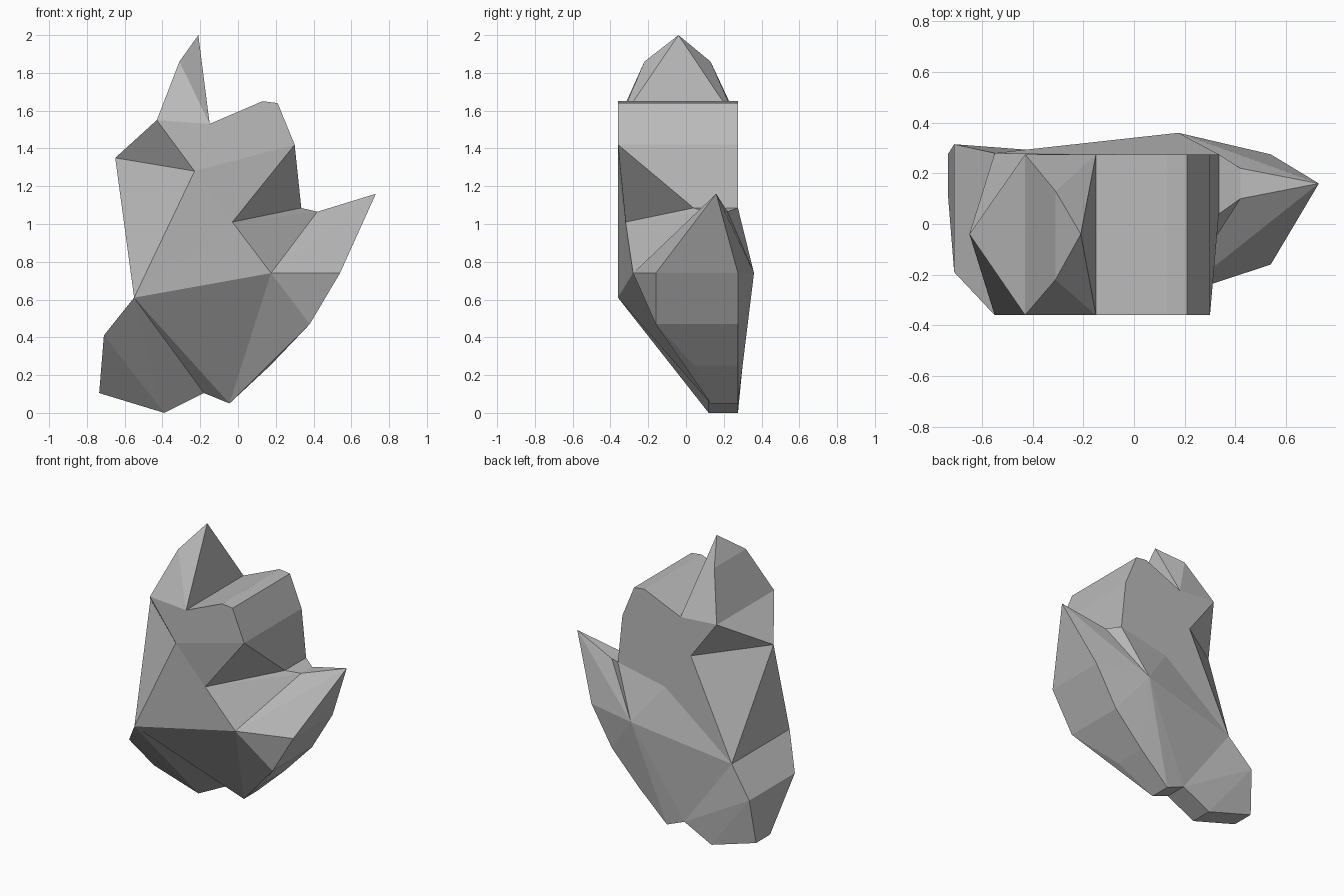
import bpy
import bmesh

default_cube = bpy.data.objects.get("Cube")
if default_cube:
    bpy.data.objects.remove(default_cube, do_unlink=True)

# One grey stone colour for the whole rock
GREY = (0.5, 0.5, 0.5, 1)
stone = bpy.data.materials.new("grey_stone")
stone.use_nodes = True
stone.diffuse_color = GREY
shader = next(n for n in stone.node_tree.nodes if n.type == "BSDF_PRINCIPLED")
shader.inputs["Base Color"].default_value = GREY

FRONT, BACK = -0.36, 0.275


def rib(x, z, front=FRONT, back=BACK):
    """A front and back corner sharing the same place on the outline."""
    return [(x, front, z), (x, back, z)]


def tip(x, y, z):
    """A single pointed corner."""
    return [(x, y, z)]


def chunk(name, *corners):
    """A flat-faced convex stone chunk spanning the given corners."""
    bm = bmesh.new()
    for group in corners:
        for position in group:
            bm.verts.new(position)
    hull = bmesh.ops.convex_hull(bm, input=bm.verts)
    loose = {g for g in hull["geom_interior"] + hull["geom_unused"]
             if isinstance(g, bmesh.types.BMVert)}
    bmesh.ops.delete(bm, geom=list(loose), context="VERTS")
    bmesh.ops.dissolve_limit(bm, angle_limit=0.01, verts=bm.verts, edges=bm.edges)
    bmesh.ops.recalc_face_normals(bm, faces=bm.faces)
    mesh = bpy.data.meshes.new(name)
    bm.to_mesh(mesh)
    bm.free()
    mesh.materials.append(stone)
    obj = bpy.data.objects.new(name, mesh)
    bpy.context.scene.collection.objects.link(obj)
    return obj


# Corners shared by neighbouring chunks
waist = rib(-0.55, 0.61, back=0.28)
neck = rib(-0.23, 1.28)
saddle = rib(-0.15, 1.53)
notch = rib(-0.03, 1.01, front=-0.32)
heart = rib(0.175, 0.74, front=-0.28, back=0.36)
shoulder_ridge = rib(-0.43, 1.55)
shoulder_tip = tip(-0.65, -0.04, 1.35)
ledge = rib(0.335, 1.085, front=0.04)
horn_root = rib(0.42, 1.065, front=0.10, back=0.22)
horn_base = rib(0.54, 0.74, front=-0.16)
toe = rib(-0.045, 0.05, front=0.13)
arch = rib(-0.18, 0.105, front=0.12)

# Upper block with its sloping top
chunk("upper_block", neck, saddle, rib(0.13, 1.65), rib(0.21, 1.64),
      rib(0.30, 1.42), notch, ledge)

# Middle of the rock, with the bulge on the back
chunk("middle_block", waist, neck, notch)
chunk("middle_bulge", waist, notch, heart)

# Pointed peak and the shoulder beside it
chunk("peak", neck, saddle, shoulder_ridge,
      rib(-0.31, 1.86, front=-0.22, back=0.13), tip(-0.21, -0.04, 2.0))
chunk("shoulder", shoulder_tip, shoulder_ridge, neck)
chunk("shoulder_flank", shoulder_tip, neck, waist)

# Side horn
chunk("horn_neck", notch, ledge, horn_root, heart)
chunk("horn", horn_root, tip(0.73, 0.16, 1.16), horn_base, heart)

# Underside and foot
chunk("underside", heart, horn_base, rib(0.38, 0.47, front=-0.16),
      rib(0.17, 0.25, front=0.045), toe)
chunk("base", waist, heart, toe, arch)
chunk("foot", waist, arch, rib(-0.39, 0, front=0.12),
      rib(-0.735, 0.105, front=0.12),
      rib(-0.71, 0.41, front=-0.19, back=0.315))
